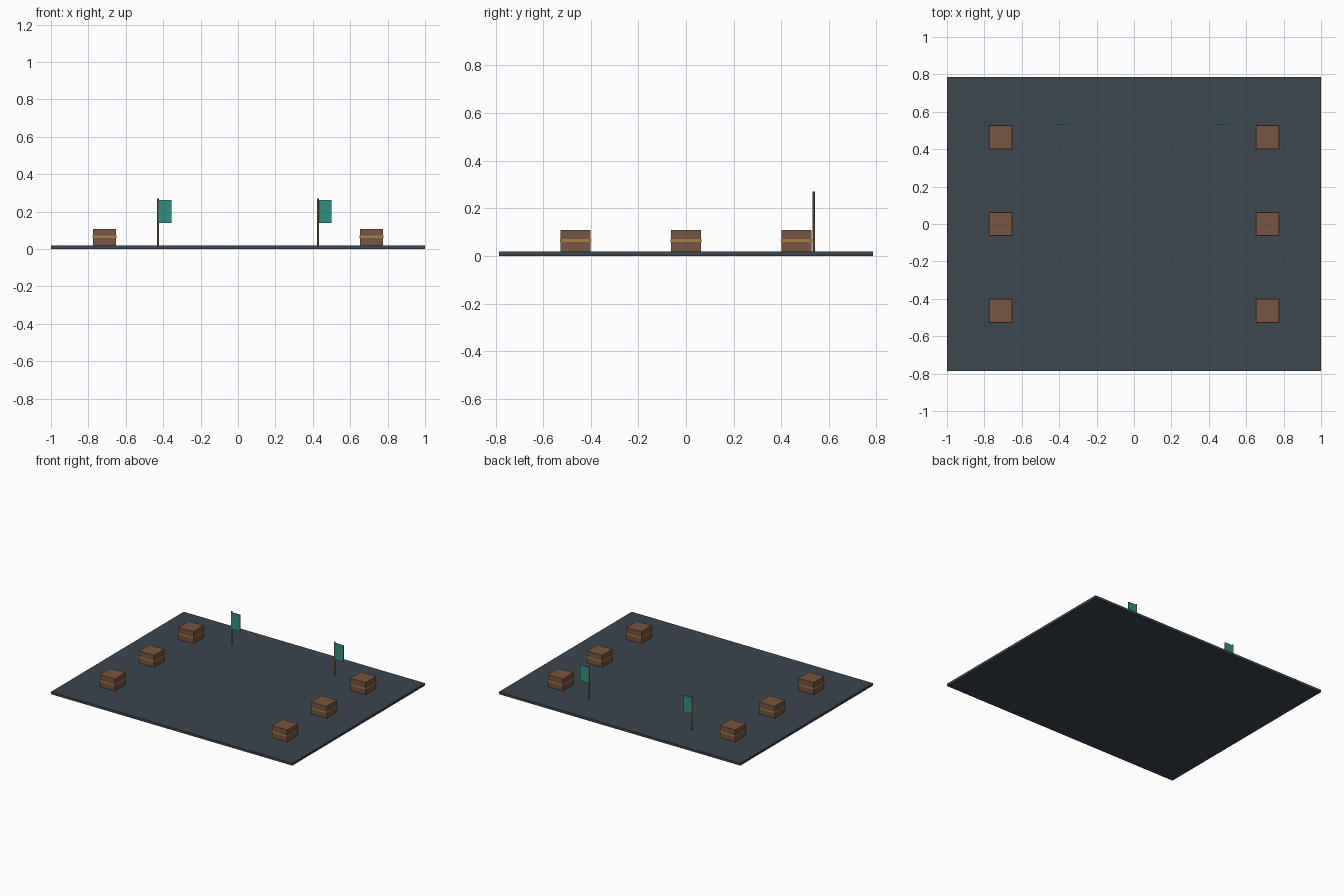
import bpy

if "Cube" in bpy.data.objects:
    bpy.data.objects.remove(bpy.data.objects["Cube"])

def material(name, rgb):
    m = bpy.data.materials.new(name)
    m.diffuse_color = (*rgb, 1)
    m.use_nodes = True
    m.node_tree.nodes["Principled BSDF"].inputs["Base Color"].default_value = m.diffuse_color
    return m

SLATE = material("slate", (0.045, 0.061, 0.08))
WOOD = material("wood", (0.19, 0.09, 0.05))
BRASS = material("brass", (0.38, 0.23, 0.065))
TEAL = material("teal", (0.03, 0.28, 0.22))

def box(name, centre, size, mat):
    bpy.ops.mesh.primitive_cube_add(size=1, location=centre)
    ob = bpy.context.object
    ob.name = name
    ob.scale = size
    bpy.ops.object.transform_apply(location=False, rotation=False, scale=True)
    ob.data.materials.append(mat)
    return ob

TOP = 0.018          # height of the floor surface
CRATE_H = 0.09

# floor slab
box("floor", (0, 0, TOP / 2), (2, 1.57, TOP), SLATE)

# two rows of three banded crates
for x in (-0.714, 0.714):
    for y in (-0.464, 0, 0.464):
        box("crate", (x, y, TOP + CRATE_H / 2), (0.125, 0.125, CRATE_H), WOOD)
        box("crate_band", (x, y, 0.065), (0.129, 0.129, 0.013), BRASS)

# two flags on poles near the back
POLE_Y, POLE_TOP = 0.536, 0.27
for x in (-0.428, 0.428):
    bpy.ops.mesh.primitive_cylinder_add(
        vertices=8, radius=0.005, depth=POLE_TOP - TOP,
        location=(x, POLE_Y, (POLE_TOP + TOP) / 2))
    pole = bpy.context.object
    pole.name = "flag_pole"
    pole.data.materials.append(BRASS)
    box("flag", (x + 0.036, POLE_Y, 0.2), (0.071, 0.006, 0.123), TEAL)
